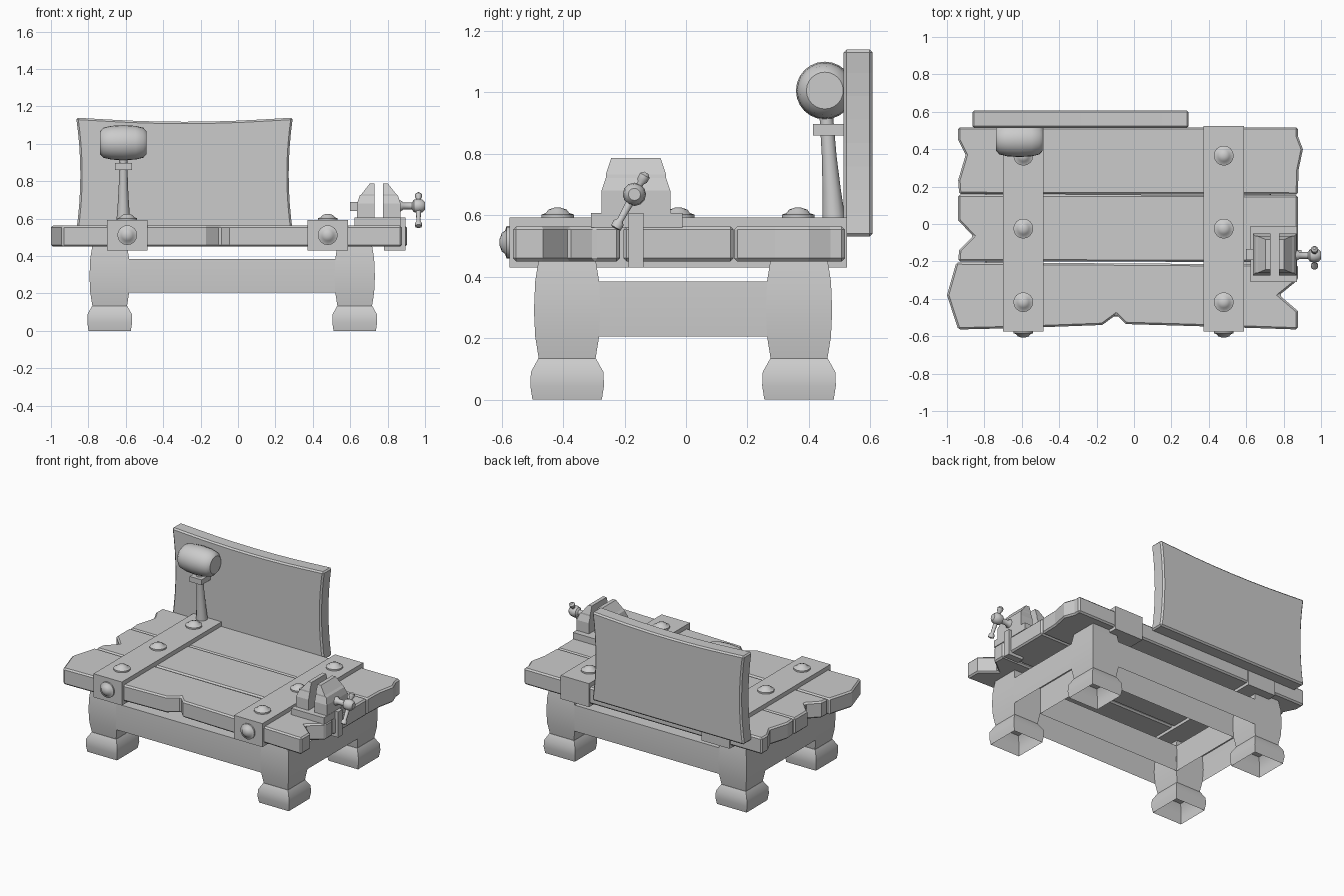
import bpy, bmesh, math
from mathutils import Vector

if "Cube" in bpy.data.objects:
    bpy.data.objects.remove(bpy.data.objects["Cube"])


def finish(name, bm, bevel=0, smooth=None):
    bmesh.ops.recalc_face_normals(bm, faces=bm.faces[:])
    me = bpy.data.meshes.new(name)
    bm.to_mesh(me)
    bm.free()
    ob = bpy.data.objects.new(name, me)
    bpy.context.collection.objects.link(ob)
    if bevel:
        m = ob.modifiers.new("bevel", 'BEVEL')
        m.width, m.segments = bevel, 1
        m.limit_method, m.angle_limit = 'ANGLE', math.radians(50)
    if smooth:
        bpy.ops.object.select_all(action='DESELECT')
        bpy.context.view_layer.objects.active = ob
        ob.select_set(True)
        bpy.ops.object.shade_smooth_by_angle(angle=math.radians(smooth))
    return ob


def skin(name, rings, caps=(True, True), closed=True, **kw):
    """Join successive rings (or open strips) of points with quads."""
    bm = bmesh.new()
    vs = [[bm.verts.new(p) for p in r] for r in rings]
    n = len(vs[0])
    for a, b in zip(vs, vs[1:]):
        for i in range(n if closed else n - 1):
            bm.faces.new((a[i], a[(i + 1) % n], b[(i + 1) % n], b[i]))
    if caps[0]:
        bm.faces.new(vs[0])
    if caps[1]:
        bm.faces.new(vs[-1])
    return finish(name, bm, **kw)


def prism(name, pts, axis, a, b, **kw):
    """Extrude a 2D outline along an axis from a to b."""
    at = {'x': lambda p, t: (t, p[0], p[1]),
          'y': lambda p, t: (p[0], t, p[1]),
          'z': lambda p, t: (p[0], p[1], t)}[axis]
    return skin(name, [[at(p, t) for p in pts] for t in (a, b)], **kw)


def box(name, x0, x1, y0, y1, z0, z1, **kw):
    return prism(name, [(x0, y0), (x1, y0), (x1, y1), (x0, y1)], 'z', z0, z1, **kw)


def stack(name, levels, **kw):
    """Loft rectangles (z, x0, x1, y0, y1)."""
    return skin(name, [[(a, c, z), (b, c, z), (b, d, z), (a, d, z)]
                       for z, a, b, c, d in levels], **kw)


def turned(name, base, direction, profile, n=16, smooth=40):
    """Round part: profile of (radius, distance) along a direction."""
    base, q = Vector(base), Vector(direction).to_track_quat('Z', 'Y')
    rings = [[base + q @ Vector((r * math.cos(t), r * math.sin(t), h))
              for t in (2 * math.pi * i / n for i in range(n))] for r, h in profile]
    return skin(name, rings, smooth=smooth)


# Legs with separate flared, open-bottomed feet
LX, LY = (-0.686, 0.624), (-0.387, 0.368)
FOOT = [(0, .113), (.045, .12), (.09, .118), (.133, .094)]
LEG = [(.13, .092), (.205, .104), (.29, .108), (.385, .104), (.46, .092)]
for x in LX:
    for y in LY:
        for name, prof in (("foot", FOOT), ("leg", LEG)):
            stack(name, [(z, x - w, x + w, y - w, y + w) for z, w in prof],
                  caps=(name == "leg", True), smooth=35)

# Hollow aprons as wide as the legs, open underneath
APRON = [(.104, .205), (.108, .29), (.104, .385), (-.104, .385), (-.104, .205)]
hollow = dict(caps=(False, False), closed=False, smooth=35)
for s, x, y in zip((-1, 1), LX, LY):
    prism("long_apron", [(y + s * o, z) for o, z in APRON], 'x', LX[0] + .1, LX[1] - .1, **hollow)
    prism("side_apron", [(x + s * o, z) for o, z in APRON], 'y', LY[0] + .1, LY[1] - .1, **hollow)

# Three weathered planks
back = [(-.935, .16), (.876, .157), (.88, .29), (.903, .4), (.876, .47), (.876, .517),
        (-.94, .517), (-.94, .45), (-.9, .37), (-.94, .235)]
middle = [(-.94, -.2), (.876, -.203), (.876, .155), (-.94, .158), (-.94, .02),
          (-.86, -.065), (-.935, -.14)]
front = [(-.94, -.564), (-.6, -.556), (-.17, -.54), (-.095, -.485), (-.045, -.535),
         (.3, -.545), (.876, -.564), (.876, -.465), (.777, -.38), (.876, -.3),
         (.876, -.217), (-.95, -.205), (-1, -.38)]
for name, pts in (("back_plank", back), ("middle_plank", middle), ("front_plank", front)):
    prism(name, pts, 'z', .45, .563, bevel=.01)

# Straps and domed bolts
BOLT = [(.053, -.005), (.053, .01), (.038, .015), (.03, .026), (.01, .033)]
for x in (-.592, .48):
    box("strap", x - .108, x + .108, -.574, .525, .43, .592)
    for y in (.365, -.025, -.418):
        turned("top_bolt", (x, y, .592), (0, 0, 1), BOLT)
    turned("front_bolt", (x, -.574, .512), (0, -1, 0), BOLT)

# Back board with concave sides and top
bx, N = -.286, 8
ts = [2 * i / N - 1 for i in range(N + 1)]
right = [(bx + .557 + .022 * t * t, .835 + .305 * t) for t in ts]
top = [(bx - .58 * t, 1.118 + .024 * t * t) for t in ts[1:-1]]
left = [(2 * bx - x, z) for x, z in right[::-1]]
prism("back_board", right + top + left, 'y', .513, .608, bevel=.01)

# Mallet leaning on the board
mx = -.613
turned("mallet_head", (mx - .125, .452, 1.006), (1, 0, 0),
       [(.06, 0), (.08, .018), (.09, .06), (.094, .125),
        (.09, .19), (.08, .232), (.06, .25)], n=24, smooth=35)
box("mallet_collar", mx - .045, mx + .045, .413, .515, .86, .897)
turned("mallet_handle", (mx, .481, .59), (0, -.024, .33),
       [(.037, 0), (.03, .09), (.024, .2), (.022, .34)], n=12)

# Vise: base plate, edge clamp, jaws
vy = -.163
box("vise_base", .623, .872, -.31, -.012, .56, .607)
prism("vise_clamp", [(.86, .607), (.895, .607), (.895, .43), (.78, .43), (.78, .45), (.868, .45)],
      'y', vy - .024, vy + .024)
JAW = [(.6, .094, .112), (.68, .094, .112), (.722, .08, .098), (.733, .068, .098), (.787, .026, .08)]
for name, s, x in (("fixed_jaw", -1, .73), ("moving_jaw", 1, .776)):
    stack(name, [(z, *sorted((x, x + s * d)), vy - w, vy + w) for z, d, w in JAW])
box("slide_bar", .6, .65, vy - .03, vy + .03, .64, .69)

# Vise screw with tilted handle
c = Vector((.965, -.168, .668))
turned("vise_screw", (.85, c.y, c.z), (1, 0, 0),
       [(.03, 0), (.03, .02), (.018, .035), (.018, .08), (.033, .09), (.038, .11),
        (.034, .135), (.02, .15)], n=12)
d = Vector((0, .47, .85)).normalized()
turned("vise_handle", c - d * .128, d,
       [(.008, 0), (.019, .004), (.019, .022), (.011, .032), (.014, .11), (.011, .17),
        (.018, .18), (.019, .198), (.008, .208)], n=10)
